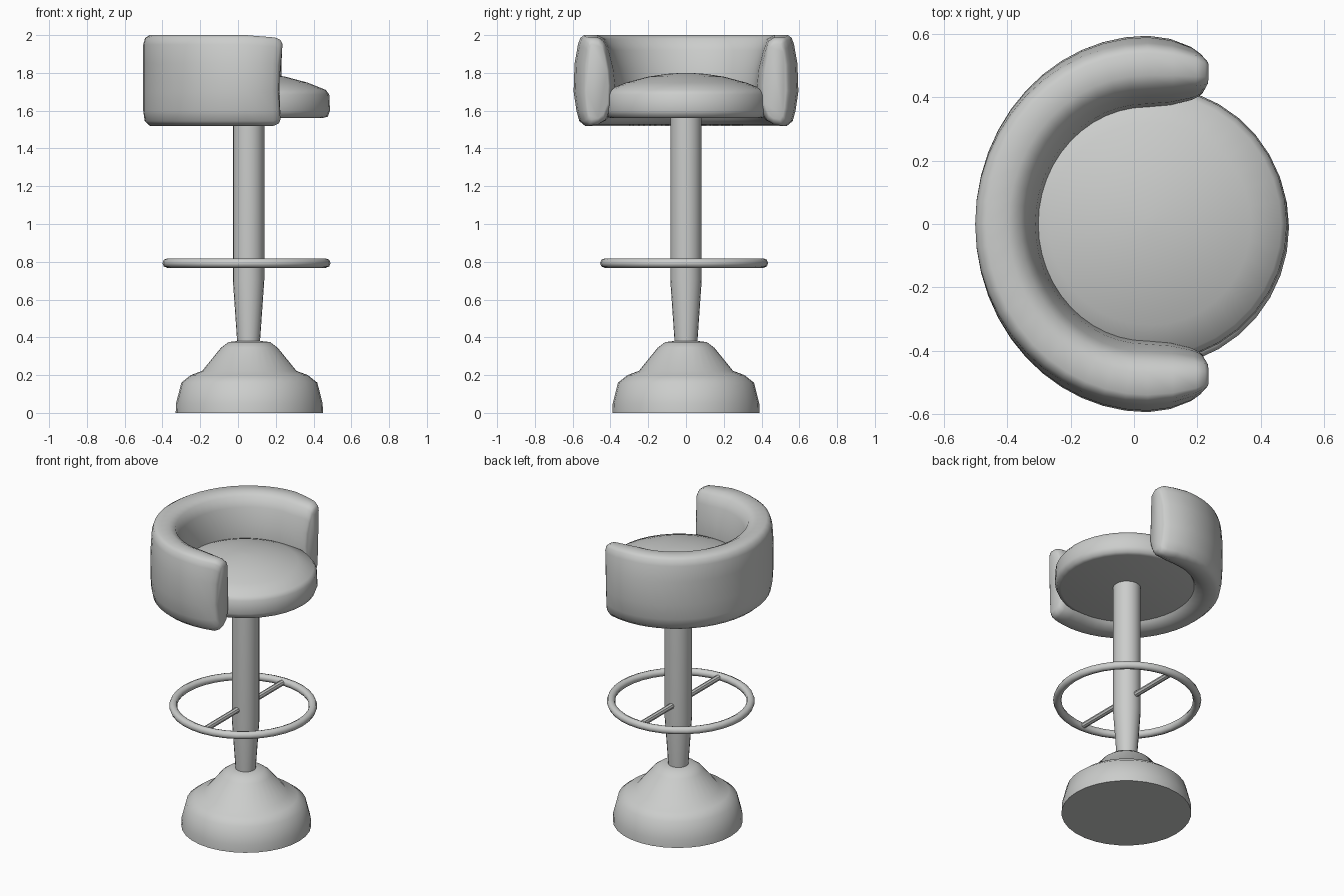
import bpy, bmesh, math
from math import sin, cos, pi

if "Cube" in bpy.data.objects:
    bpy.data.objects.remove(bpy.data.objects["Cube"])

grey = bpy.data.materials.new("light grey")
grey.diffuse_color = (0.6, 0.61, 0.6, 1)
grey.use_nodes = True
grey.node_tree.nodes["Principled BSDF"].inputs["Base Color"].default_value = grey.diffuse_color


def finish(name, bm, angle=40):
    bmesh.ops.recalc_face_normals(bm, faces=bm.faces)
    me = bpy.data.meshes.new(name)
    bm.to_mesh(me)
    bm.free()
    me.materials.append(grey)
    ob = bpy.data.objects.new(name, me)
    bpy.context.collection.objects.link(ob)
    bpy.ops.object.select_all(action='DESELECT')
    ob.select_set(True)
    bpy.context.view_layer.objects.active = ob
    bpy.ops.object.shade_smooth_by_angle(angle=math.radians(angle))
    return ob


def loft(name, rings, closed=False, angle=40):
    """Skin a list of closed loops; cap the ends unless closed."""
    bm = bmesh.new()
    vs = [[bm.verts.new(p) for p in r] for r in rings]
    n = len(vs[0])
    pairs = list(zip(vs, vs[1:])) + ([(vs[-1], vs[0])] if closed else [])
    for a, b in pairs:
        for i in range(n):
            j = (i + 1) % n
            bm.faces.new((a[i], a[j], b[j], b[i]))
    if not closed:
        bm.faces.new(vs[0])
        bm.faces.new(vs[-1])
    return finish(name, bm, angle)


def lathe(name, profile, cx, n=32, angle=40):
    return loft(name, [[(cx + r * cos(2 * pi * i / n), r * sin(2 * pi * i / n), z)
                        for i in range(n)] for r, z in profile], angle=angle)


# Bell-shaped foot
lathe("base", [(0.39, 0), (0.388, 0.05), (0.36, 0.16), (0.31, 0.2), (0.25, 0.222),
               (0.15, 0.345), (0.11, 0.375), (0.05, 0.382)], 0.06, angle=50)

# Column with tapered lower end
lathe("column", [(0.06, 0.37), (0.083, 0.7), (0.083, 1.57)], 0.056, n=20)

# Domed seat cushion
lathe("seat", [(0.40, 1.562), (0.425, 1.568), (0.437, 1.60), (0.433, 1.685), (0.415, 1.71),
               (0.32, 1.748), (0.2, 1.78), (0.1, 1.795), (0.02, 1.8)], 0.05, n=36, angle=60)

# Foot ring
R, m, N, M = 0.42, 0.025, 36, 8
loft("foot_ring", [[(0.045 + (R + m * cos(2 * pi * j / M)) * cos(2 * pi * i / N),
                     -0.01 + (R + m * cos(2 * pi * j / M)) * sin(2 * pi * i / N),
                     0.793 + m * sin(2 * pi * j / M)) for j in range(M)]
                   for i in range(N)], closed=True, angle=60)

# Spokes from the column to the ring
for side, s in (("left", -1), ("right", 1)):
    loft("spoke_" + side, [[(0.05 + 0.018 * cos(2 * pi * j / 8), y,
                             0.793 + 0.018 * sin(2 * pi * j / 8)) for j in range(8)]
                           for y in (s * 0.06, s * 0.415 - 0.01)])

# Wraparound backrest: section as (x radius, y radius, z)
SEC = [(.545, .58, 1.60), (.545, .595, 1.70), (.545, .59, 1.85), (.545, .572, 1.95),
       (.535, .56, 1.985), (.51, .54, 2.0), (.44, .47, 2.0), (.40, .43, 1.98),
       (.375, .405, 1.92), (.355, .38, 1.82), (.345, .37, 1.73), (.35, .375, 1.62),
       (.39, .42, 1.55), (.44, .47, 1.527), (.51, .535, 1.52), (.537, .565, 1.545)]


def arm_ring(s, side, shrink):
    """Section beyond the half ellipse, running forward to the arm tip."""
    out = []
    for rx, ry, z in SEC:
        y = ry + (0.455 - ry) * 0.35 * s * s
        y = 0.465 + (y - 0.465) * shrink
        zz = 1.76 + (z - 0.015 * s * (z > 1.9) - 1.76) * shrink
        lean = 0.02 * s * ((z - 1.72) / 0.28) ** 2
        out.append((0.04 + 0.165 * s + lean, side * y, zz))
    return out


tips = [(1.06, 0.86), (1.0, 0.95), (0.85, 1.0), (0.45, 1.0)]
rings = [arm_ring(s, -1, k) for s, k in tips]
for i in range(25):
    t = -pi / 2 + pi * i / 24
    rings.append([(0.043 - rx * cos(t), ry * sin(t), z) for rx, ry, z in SEC])
rings += [arm_ring(s, 1, k) for s, k in reversed(tips)]
loft("backrest", rings, angle=55)
